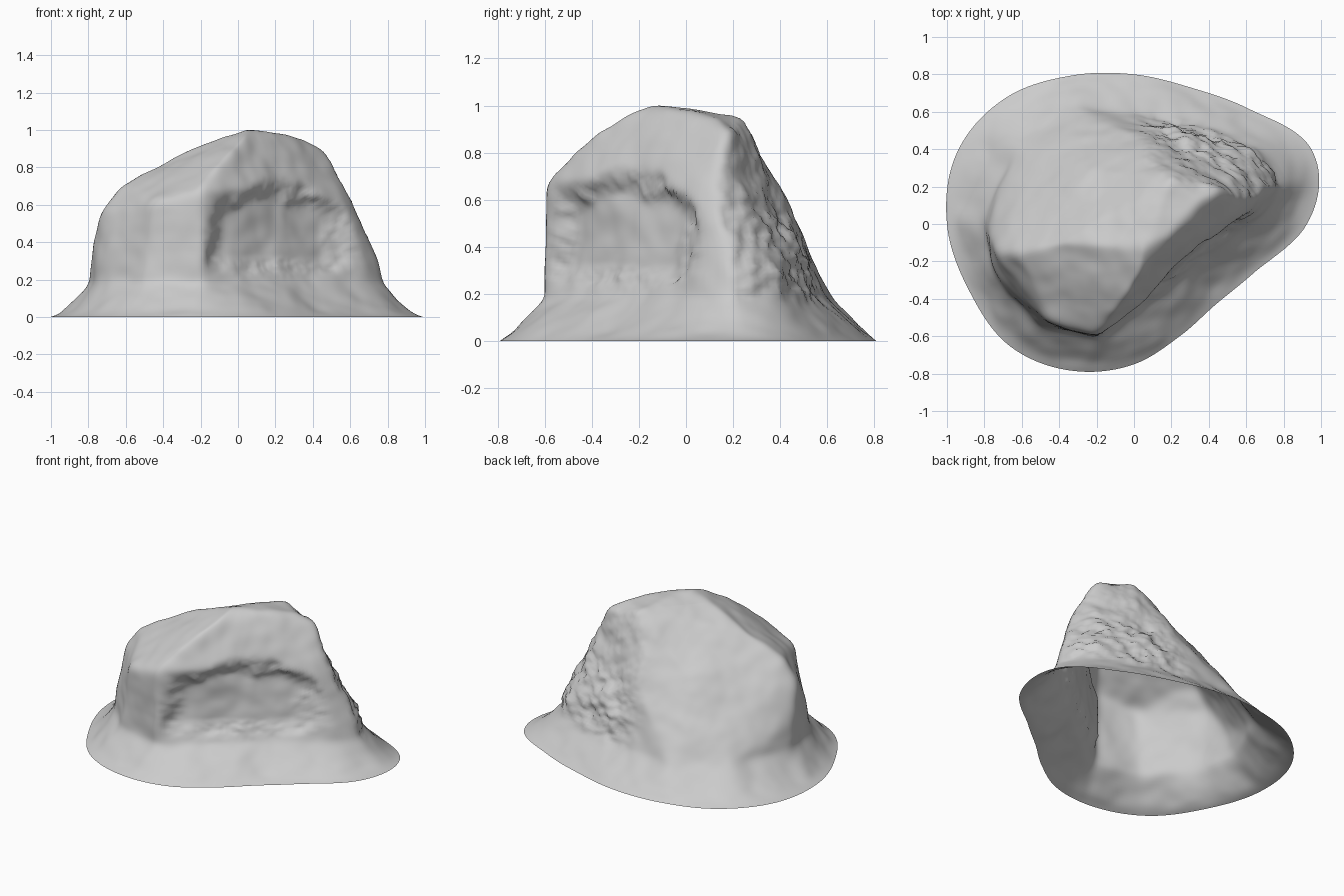
import bpy, bmesh, math
from mathutils import Vector, noise
from mathutils.bvhtree import BVHTree

if "Cube" in bpy.data.objects:
    bpy.data.objects.remove(bpy.data.objects["Cube"])

SEG, SKIRT, RISE = 200, 14, 70      # angular steps, skirt rings, body rings
BASE_Z = 0.18                       # height where the skirt meets the boulder

# Footprint of the boulder and the facet corners above it
foot = [(-.8, .02), (-.75, -.28), (-.51, -.54), (-.2, -.61), (0, -.5), (.69, .04),
        (.79, .2), (.65, .42), (.3, .54), (-.3, .62), (-.64, .42)]
corners = [(-.79, -.05, .4), (-.75, -.15, .56), (-.62, -.15, .71), (-.4, -.1, .83),
           (-.1, -.12, .96), (.05, -.14, 1.01), (.2, -.06, .98), (.36, .13, .95), (.2, .23, .95),
           (.47, .18, .89), (.26, .37, .72), (0, .48, .5), (-.25, .3, .63),
           (-.2, -.6, .67), (-.45, -.52, .61), (-.1, -.47, .82), (-.03, -.37, .9), (.03, -.27, .96),
           (-.02, -.48, .7), (.53, .03, .68), (.63, .16, .64), (.73, .2, .4)]
# Radius of the skirt's ground outline every 22.5 degrees
ground = [.925, 1.03, .87, .79, .8, .86, .96, 1.02, 1.0, .95, .93, .85, .75, .647, .613, .69]


def step(a, b, x):
    t = max(0, min(1, (x - a) / (b - a)))
    return t * t * (3 - 2 * t)


def ground_radius(a):
    """Smooth interpolation of 1/r, which keeps straight edges straight."""
    f = a / (2 * math.pi) * 16
    i, t = int(f), f - int(f)
    p0, p1, p2, p3 = (1 / ground[(i + k) % 16] for k in (-1, 0, 1, 2))
    return 1 / (p1 + .5 * t * (p2 - p0 + t * (2*p0 - 5*p1 + 4*p2 - p3 + t * (3*(p1 - p2) + p3 - p0))))


def hollow(p):
    """Strength of the scooped recess in the front right wall."""
    u, w = p.x * .775 + p.y * .632, p.x * .632 - p.y * .775
    wob = .06 * noise.noise(p * 5)
    lid = .76 - .55 * (u + .02) ** 2          # arched upper rim
    return (step(-.53, -.33, u + wob) * step(-.56, -.3, -u + wob) * step(.14, .34, p.z)
            * step(-lid, .18 - lid, -p.z + wob) * step(.1, .27, w))


# Faceted hull that the boulder is sampled from
hull = bmesh.new()
for x, y in foot:
    for z in (0, BASE_Z):
        hull.verts.new((x, y, z))
for c in corners:
    hull.verts.new(c)
bmesh.ops.convex_hull(hull, input=list(hull.verts))
tree = BVHTree.FromBMesh(hull)
centre = Vector((0, 0, BASE_Z))


def hull_point(a, e):
    d = Vector((math.cos(a) * math.cos(e), math.sin(a) * math.cos(e), math.sin(e)))
    hit = tree.ray_cast(centre, d)[0]
    return hit if hit else centre + d * .75


# Rings: skirt from the ground up, then boulder up to the crown
angles = [2 * math.pi * i / SEG for i in range(SEG)]
rings = []
for k in range(SKIRT):
    t = k / SKIRT
    ring = []
    for a in angles:
        r = ground_radius(a)
        out, b = Vector((r * math.cos(a), r * math.sin(a), 0)), hull_point(a, 0)
        p = out.lerp(b, t)
        p.z = BASE_Z * t ** (1 + .5 * math.cos(a) ** 2)
        ring.append(p)
    rings.append(ring)
for k in range(RISE):
    rings.append([hull_point(a, math.pi / 2 * k / RISE) for a in angles])

bm = bmesh.new()
vr = [[bm.verts.new(p) for p in ring] for ring in rings]
top = bm.verts.new(hull_point(0, math.pi / 2))
for lo, hi in zip(vr, vr[1:]):
    for i in range(SEG):
        j = (i + 1) % SEG
        bm.faces.new((lo[i], lo[j], hi[j], hi[i]))
for i in range(SEG):
    bm.faces.new((vr[-1][i], vr[-1][(i + 1) % SEG], top))

# Soften the facets, then scoop the recess and dish the back right slope
upper = [v for ring in vr[1:] for v in ring] + [top]
for _ in range(7):
    bmesh.ops.smooth_vert(bm, verts=upper, factor=.5, use_axis_x=True, use_axis_y=True, use_axis_z=True)
scoop = {}
for v in upper:
    p = v.co.copy()
    m = scoop[v] = hollow(p)
    v.co += Vector((-.632, .775, 0)) * .07 * m
    dish = step(.25, .4, p.x * .45 + p.y * .89) * step(.05, .25, p.x) * step(.35, .55, p.z) * step(-.9, -.72, -p.z)
    v.co += Vector((-.4, -.8, -.2)) * .035 * dish

# Rock texture: crumbly back right face and recess rim, gentle elsewhere
bm.normal_update()
moves = []
for v in upper:
    p, n = v.co.copy(), v.normal
    back = step(.35, .7, n.x * .45 + n.y * .89) * step(-.1, .3, p.x) * step(.12, .25, p.z)
    back *= .35 + .65 * step(-.7, -.45, -p.z)
    rim = 4 * scoop[v] * (1 - scoop[v]) * step(.18, .3, p.z)
    q = Vector((p.x * 10, p.y * 10, p.z * 13))
    rough = noise.noise(q) + .6 * noise.noise(q * 2.3) + .3 * noise.noise(q * 4.5)
    fade = step(0, .05, p.z)
    moves.append(n * fade * (.014 * noise.noise(p * 4.5) + .005 * noise.noise(p * 11)
                             + (.024 * back + .014 * rim) * rough))
for v, m in zip(upper, moves):
    v.co += m
for v in bm.verts:
    v.co.z = max(0, v.co.z)

mesh = bpy.data.meshes.new("boulder")
bm.to_mesh(mesh)
bm.free()
hull.free()
boulder = bpy.data.objects.new("boulder", mesh)
bpy.context.collection.objects.link(boulder)
for poly in mesh.polygons:
    poly.use_smooth = True
